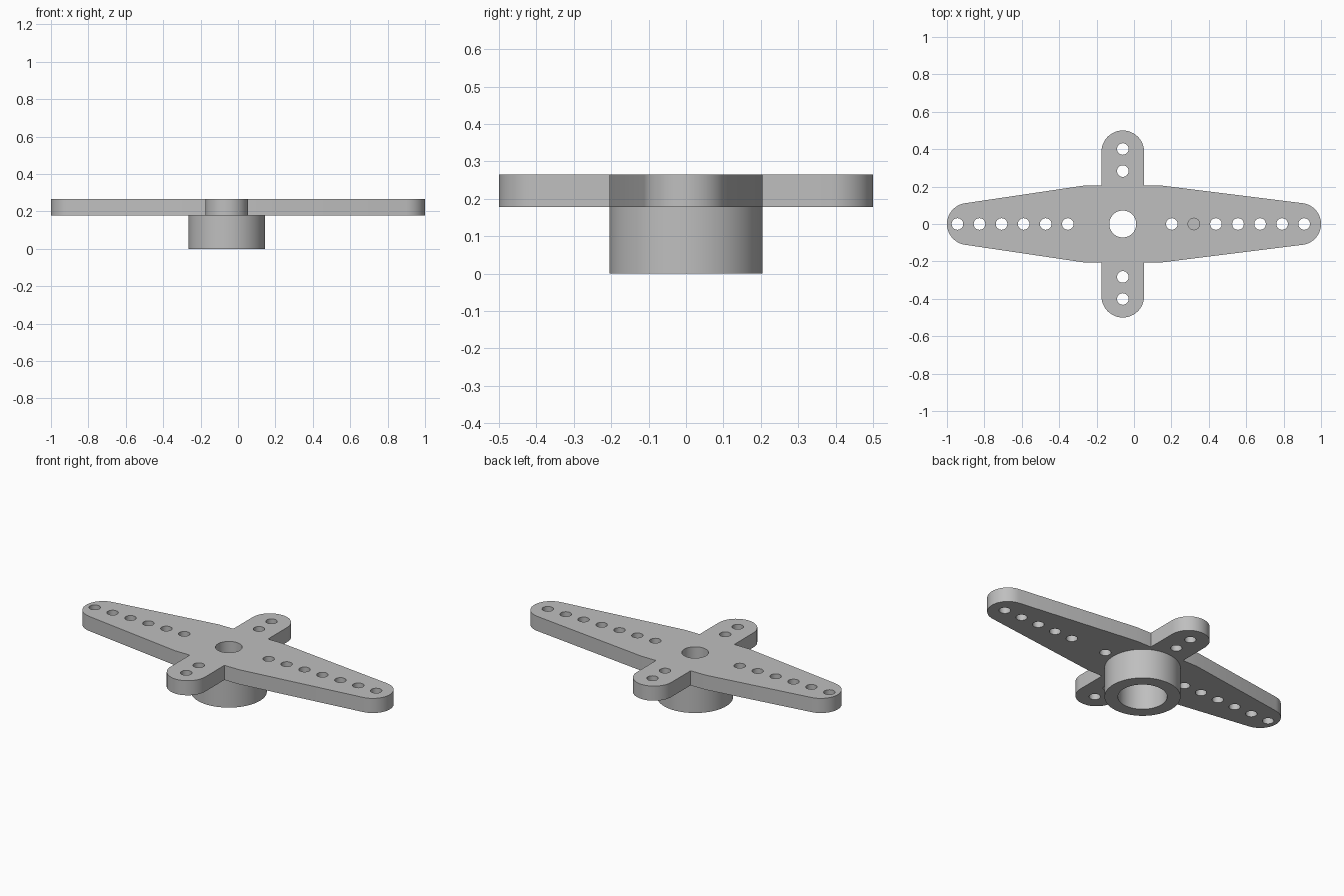
import bpy, bmesh
from math import sin, cos, pi, radians

cube = bpy.data.objects.get("Cube")
if cube:
    bpy.data.objects.remove(cube, do_unlink=True)

HUB_X, HUB_R = -0.06, 0.205        # hub axis and outer radius
PLATE_Z, TOP_Z = 0.178, 0.265      # underside and top of the arms
ARM_R, TIP_R = 0.114, 0.112        # end radii of short and long arms
HOLE_R, PITCH = 0.031, 0.118

grey = bpy.data.materials.new("light grey plastic")
grey.use_nodes = True
colour = (0.52, 0.52, 0.52, 1)
grey.diffuse_color = colour
grey.node_tree.nodes["Principled BSDF"].inputs["Base Color"].default_value = colour


def arc(x, y, r, start, end, steps=24):
    angles = [radians(start + (end - start) * i / steps) for i in range(steps + 1)]
    return [(x + r * cos(a), y + r * sin(a)) for a in angles]


def circle(x, y, r, steps=32):
    return arc(x, y, r, 0, 360, steps)[:-1]


def slab(name, loops, bottom, top):
    """Extrude a filled outline (first loop) with holes (other loops)."""
    curve = bpy.data.curves.new(name, 'CURVE')
    curve.dimensions = '2D'
    curve.fill_mode = 'BOTH'
    curve.extrude = (top - bottom) / 2
    for loop in loops:
        spline = curve.splines.new('POLY')
        spline.points.add(len(loop) - 1)
        for point, (x, y) in zip(spline.points, loop):
            point.co = (x, y, 0, 1)
        spline.use_cyclic_u = True
    source = bpy.data.objects.new(name + " outline", curve)
    bpy.context.collection.objects.link(source)
    graph = bpy.context.evaluated_depsgraph_get()
    mesh = bpy.data.meshes.new_from_object(source.evaluated_get(graph))
    bpy.data.objects.remove(source, do_unlink=True)

    # Weld walls to caps and lift to height
    bm = bmesh.new()
    bm.from_mesh(mesh)
    bmesh.ops.remove_doubles(bm, verts=bm.verts, dist=0.0001)
    bmesh.ops.recalc_face_normals(bm, faces=bm.faces)
    bmesh.ops.translate(bm, verts=bm.verts, vec=(0, 0, (top + bottom) / 2))
    bm.to_mesh(mesh)
    bm.free()
    mesh.name = name
    mesh.materials.clear()
    mesh.materials.append(grey)
    obj = bpy.data.objects.new(name, mesh)
    bpy.context.collection.objects.link(obj)
    bpy.ops.object.select_all(action='DESELECT')
    obj.select_set(True)
    bpy.context.view_layer.objects.active = obj
    bpy.ops.object.shade_smooth_by_angle(angle=radians(20))
    return obj


# Cross-shaped plate: right tip, back arm, left tip, front arm
tip = 1 - TIP_R
arm_y = 0.5 - ARM_R
outline = arc(tip, 0, TIP_R, -83, 83)
outline += [(0.15, HUB_R), (HUB_X + ARM_R, HUB_R)]
outline += arc(HUB_X, arm_y, ARM_R, 0, 180)
outline += [(HUB_X - ARM_R, HUB_R), (-0.27, HUB_R)]
outline += arc(-tip, 0, TIP_R, 98, 262)
outline += [(-0.27, -HUB_R), (HUB_X - ARM_R, -HUB_R)]
outline += arc(HUB_X, -arm_y, ARM_R, 180, 360)
outline += [(HUB_X + ARM_R, -HUB_R), (0.15, -HUB_R)]

# Screw hole in the middle and rows of linkage holes
holes = [circle(HUB_X, 0, 0.072, 48)]
holes += [circle(-0.944 + PITCH * i, 0, HOLE_R) for i in range(6)]
holes += [circle(0.91 - PITCH * i, 0, HOLE_R) for i in range(7)]
holes += [circle(HUB_X, side * y, HOLE_R) for side in (-1, 1) for y in (0.283, 0.401)]
slab("cross_arms", [outline] + holes, PLATE_Z, TOP_Z)

# Floor of the one blind hole
slab("blind_hole_floor", [circle(0.91 - PITCH * 5, 0, HOLE_R)], PLATE_Z, PLATE_Z + 0.006)

# Hollow hub below the plate
slab("hub", [circle(HUB_X, 0, HUB_R, 64), circle(HUB_X, 0, 0.133, 64)], 0, PLATE_Z)
